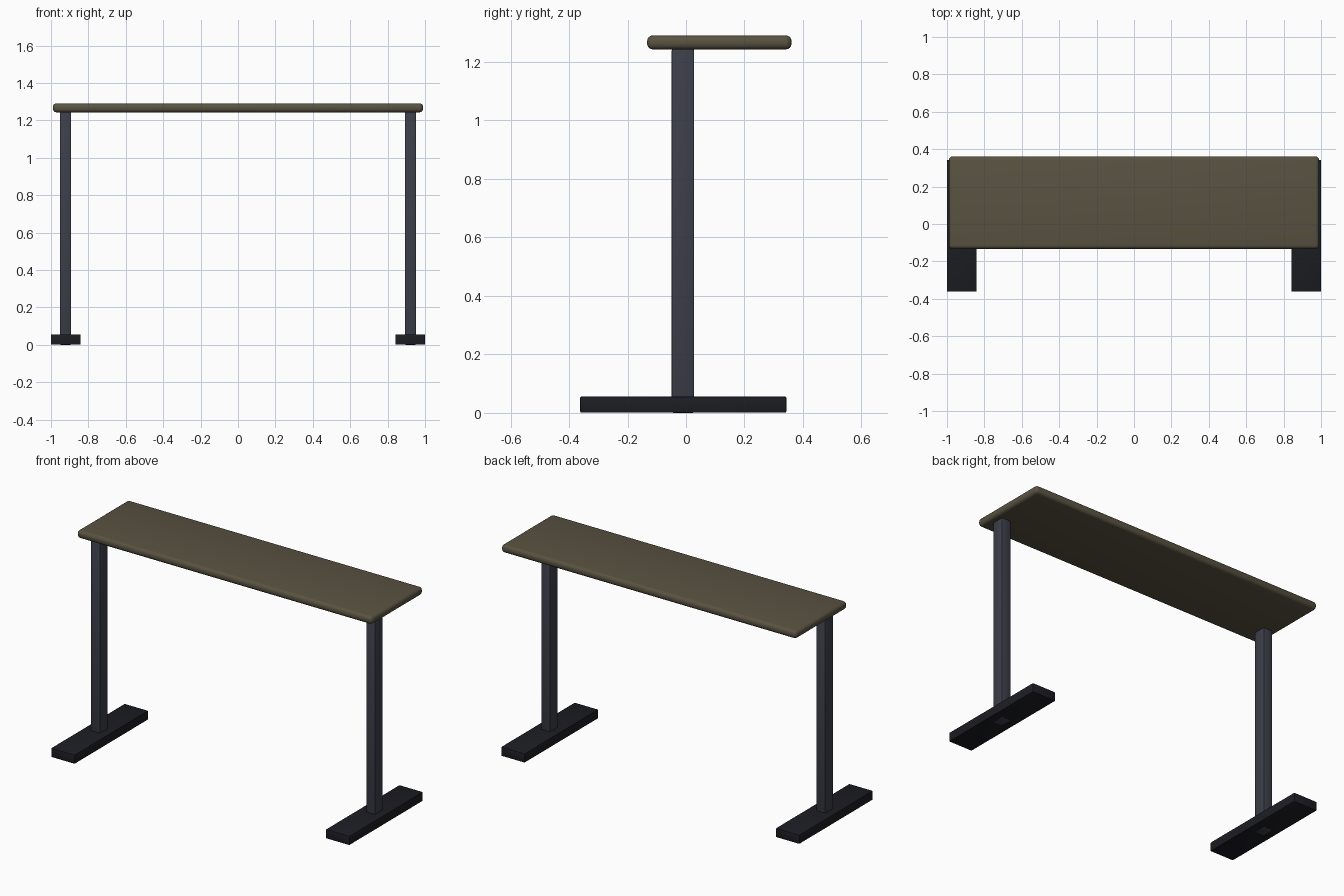
import bpy

if "Cube" in bpy.data.objects:
    bpy.data.objects.remove(bpy.data.objects["Cube"])


def material(name, rgb):
    mat = bpy.data.materials.new(name)
    mat.diffuse_color = (*rgb, 1)
    mat.use_nodes = True
    mat.node_tree.nodes["Principled BSDF"].inputs["Base Color"].default_value = mat.diffuse_color
    return mat


def box(name, lo, hi, bevel, segments, mat):
    """Bevelled box spanning two opposite corners."""
    bpy.ops.mesh.primitive_cube_add(size=1, location=[(a + b) / 2 for a, b in zip(lo, hi)])
    obj = bpy.context.object
    obj.name = name
    obj.scale = [b - a for a, b in zip(lo, hi)]
    bpy.ops.object.transform_apply(location=False, rotation=False, scale=True)
    mod = obj.modifiers.new("rounded_edges", 'BEVEL')
    mod.width = bevel
    mod.segments = segments
    bpy.ops.object.modifier_apply(modifier=mod.name)
    bpy.ops.object.shade_smooth_by_angle()
    obj.data.materials.append(mat)
    return obj


wood = material("dark_wood", (0.10, 0.085, 0.053))
steel = material("grey_steel", (0.046, 0.049, 0.067))
black = material("black_steel", (0.012, 0.0125, 0.017))

# Tabletop with rounded rim, set towards the back
box("tabletop", (-0.99, -0.133, 1.243), (0.99, 0.361, 1.291), 0.02, 4, wood)

# One post and one foot per side
for side, s in (("left", -1), ("right", 1)):
    xs = sorted((s * 0.892, s * 0.953))
    box(side + "_leg", (xs[0], -0.049, 0), (xs[1], 0.028, 1.244), 0.005, 2, steel)
    xs = sorted((s * 0.842, s * 1.0))
    box(side + "_foot", (xs[0], -0.362, 0.001), (xs[1], 0.343, 0.056), 0.004, 2, black)
